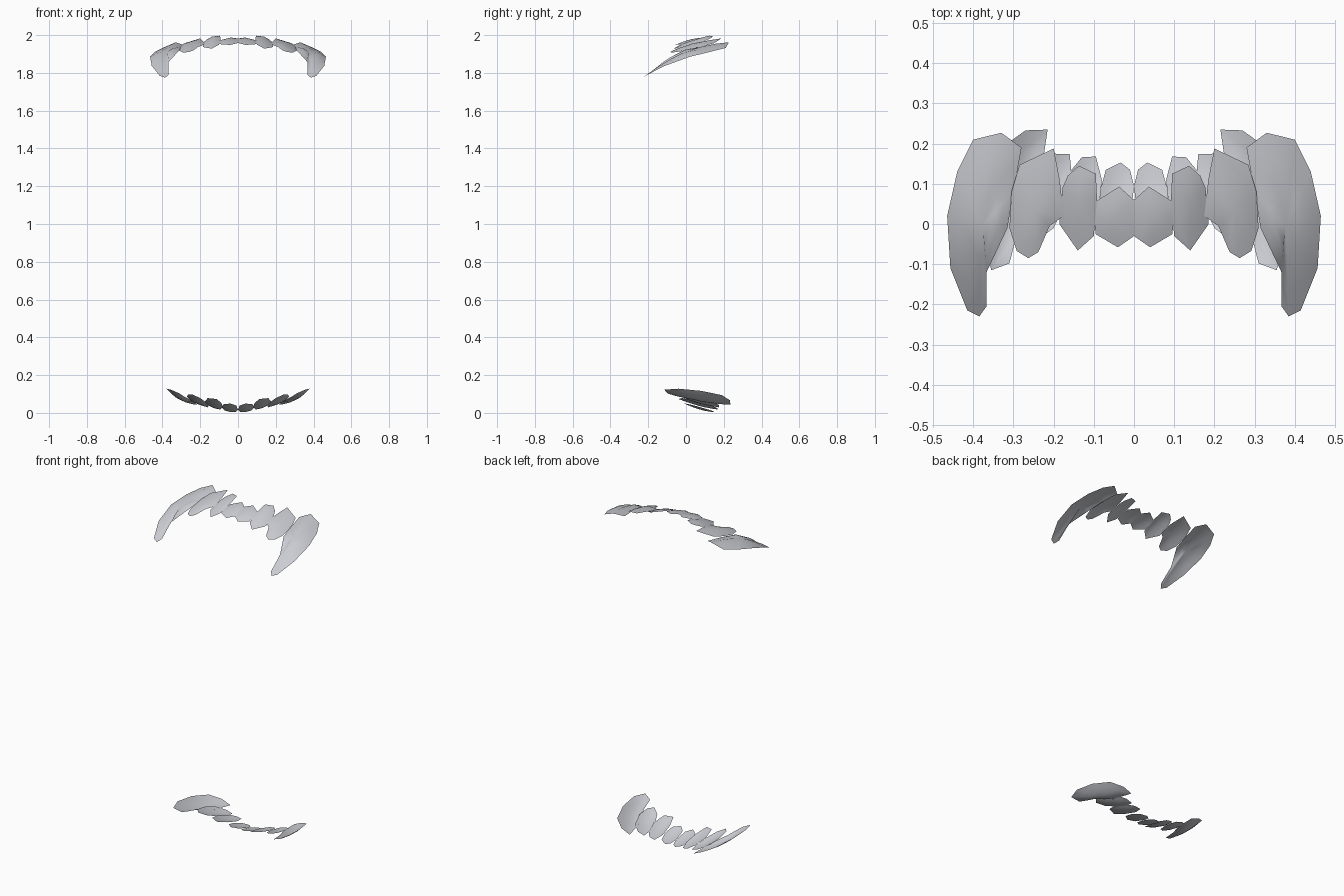
import bpy, bmesh
from mathutils import Vector

cube = bpy.data.objects.get("Cube")
if cube:
    bpy.data.objects.remove(cube, do_unlink=True)

# One enamel grey material
mat = bpy.data.materials.new("pale grey")
mat.use_nodes = True
GREY = (0.60, 0.61, 0.65, 1.0)
mat.diffuse_color = GREY
mat.node_tree.nodes["Principled BSDF"].inputs["Base Color"].default_value = GREY


def tilted(outline, z0, slope_x, slope_y):
    """Lay a flat outline on a tilted plane; z0 is its height at the mean x and y = 0."""
    mid = sum(p[0] for p in outline) / len(outline)
    return [(x, y, z0 + slope_x * (x - mid) + slope_y * y) for x, y in outline]


def plate(name, rim, dome):
    """Thin curved sheet bulging by dome from its rim, made on both sides."""
    rim = [Vector(p) for p in rim]
    centre = sum(rim, Vector()) / len(rim)
    for side, sign in (("left", 1), ("right", -1)):
        bm = bmesh.new()

        def ring(t):
            out = []
            for p in rim:
                q = centre.lerp(p, t)
                out.append(bm.verts.new((sign * q.x, q.y, q.z + dome * (1 - t * t))))
            return out

        rings = [ring(t) for t in (1.0, 0.7, 0.35)]
        tip = bm.verts.new((sign * centre.x, centre.y, centre.z + dome))
        n = len(rim)
        for i in range(n):
            j = (i + 1) % n
            for a, b in zip(rings, rings[1:]):
                bm.faces.new((a[i], a[j], b[j], b[i]))
            bm.faces.new((rings[-1][i], rings[-1][j], tip))
        # Outer face of each sheet points away from the gap between the rows
        bm.normal_update()
        if sum(f.normal.z * f.calc_area() for f in bm.faces) * dome < 0:
            bmesh.ops.reverse_faces(bm, faces=bm.faces[:])
        for f in bm.faces:
            f.smooth = True
        mesh = bpy.data.meshes.new(f"{name}_{side}")
        bm.to_mesh(mesh)
        bm.free()
        mesh.materials.append(mat)
        bpy.context.collection.objects.link(bpy.data.objects.new(f"{name}_{side}", mesh))


# Upper row, from the middle outwards
plate("upper_front_plate", tilted(
    [(0, .06), (.037, .093), (.092, .058), (.098, .02), (.096, -.025), (.04, -.058), (0, -.03)],
    1.962, -.08, .26), .008)
plate("upper_second_plate", tilted(
    [(.095, .125), (.137, .145), (.165, .12), (.178, .09), (.186, .0), (.14, -.066),
     (.10, -.03), (.092, .06)],
    1.949, -.25, .3), .010)
plate("upper_third_plate", tilted(
    [(.20, .188), (.285, .147), (.305, .08), (.31, -.01), (.292, -.067), (.263, -.085),
     (.238, -.07), (.21, -.005), (.175, .02), (.185, .11)],
    1.932, -.2, .22), .012)
plate("upper_fang_plate",
      [(.33, .227, 1.962), (.40, .21, 1.932), (.44, .13, 1.912), (.465, .02, 1.885),
       (.457, -.11, 1.838), (.415, -.215, 1.785), (.385, -.23, 1.775), (.367, -.205, 1.79),
       (.367, -.12, 1.858), (.315, -.01, 1.915), (.30, .08, 1.932), (.28, .19, 1.945)], .035)

# Lower row, bulging downwards
plate("lower_front_plate", tilted(
    [(0, .095), (.01, .135), (.033, .153), (.07, .135), (.085, .08), (.078, .02), (.04, -.01),
     (.008, .02)],
    .047, .1, -.28), -.008)
plate("lower_second_plate", tilted(
    [(.095, .168), (.13, .166), (.155, .135), (.175, .06), (.16, -.02), (.112, -.04),
     (.088, .03), (.08, .11)],
    .066, .2, -.25), -.010)
plate("lower_third_plate", tilted(
    [(.16, .174), (.20, .175), (.245, .14), (.27, .06), (.265, -.01), (.24, -.04),
     (.20, -.01), (.172, .05), (.155, .12)],
    .08, .3, -.2), -.012)
plate("lower_fang_plate", tilted(
    [(.215, .235), (.27, .233), (.33, .19), (.368, .08), (.378, -.04), (.355, -.115),
     (.31, -.098), (.285, 0), (.235, .1)],
    .095, .42, -.06), -.022)
